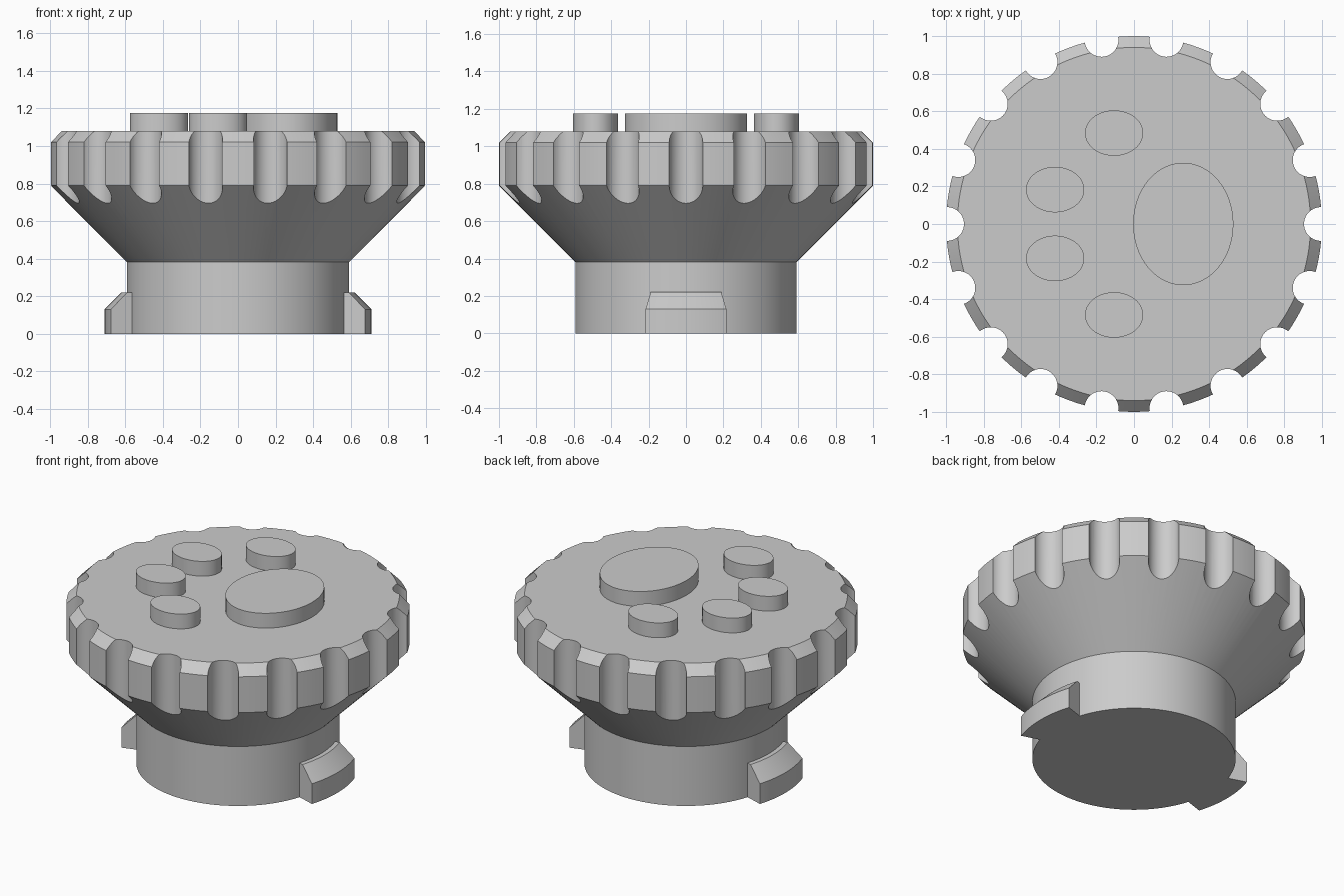
import bpy
import bmesh
from math import cos, sin, pi, radians
from mathutils import Matrix, Vector

default = bpy.data.objects.get("Cube")
if default:
    bpy.data.objects.remove(default)

grey = bpy.data.materials.new("plain grey")
grey.use_nodes = True
colour = (0.6, 0.6, 0.6, 1)
grey.diffuse_color = colour
grey.node_tree.nodes["Principled BSDF"].inputs["Base Color"].default_value = colour


def finish(name, bm):
    """Turn a bmesh into a linked object in the single material."""
    bmesh.ops.recalc_face_normals(bm, faces=bm.faces)
    mesh = bpy.data.meshes.new(name)
    bm.to_mesh(mesh)
    bm.free()
    mesh.materials.append(grey)
    obj = bpy.data.objects.new(name, mesh)
    bpy.context.collection.objects.link(obj)
    return obj


def smooth(obj):
    bpy.ops.object.select_all(action="DESELECT")
    obj.select_set(True)
    bpy.context.view_layer.objects.active = obj
    bpy.ops.object.shade_smooth_by_angle(angle=radians(30))


def add_drum(bm, x, y, z0, z1, rx, ry, segments):
    """Upright elliptical cylinder between two heights."""
    place = Matrix.Translation((x, y, (z0 + z1) / 2)) @ Matrix.Diagonal((rx, ry, 1, 1))
    bmesh.ops.create_cone(bm, cap_ends=True, segments=segments, radius1=1,
                          radius2=1, depth=z1 - z0, matrix=place)


def sweep(bm, profile, start, end, steps):
    """Sweep a closed (radius, height) profile around z, with end caps."""
    rings = []
    for i in range(steps + 1):
        a = start + (end - start) * i / steps
        rings.append([bm.verts.new((r * cos(a), r * sin(a), z)) for r, z in profile])
    n = len(profile)
    for p, q in zip(rings, rings[1:]):
        for j in range(n):
            k = (j + 1) % n
            bm.faces.new((p[j], p[k], q[k], q[j]))
    bm.faces.new(rings[0])
    bm.faces.new(rings[-1])


# Knob body: neck, flared cone, rim and top chamfer
SEGMENTS = 144
bm = bmesh.new()
rings = []
for r, z in [(0.592, 0), (0.592, 0.382), (1, 0.79), (1, 1.02), (0.94, 1.08)]:
    rings.append([bm.verts.new((r * cos(2 * pi * i / SEGMENTS),
                                r * sin(2 * pi * i / SEGMENTS), z))
                  for i in range(SEGMENTS)])
for p, q in zip(rings, rings[1:]):
    for i in range(SEGMENTS):
        k = (i + 1) % SEGMENTS
        bm.faces.new((p[i], p[k], q[k], q[i]))
bm.faces.new(rings[0])
bm.faces.new(rings[-1])
body = finish("knob_body", bm)

# Finger grooves cut around the rim
GROOVES = 18
bm = bmesh.new()
for i in range(GROOVES):
    a = 2 * pi * i / GROOVES
    add_drum(bm, 0.995 * cos(a), 0.995 * sin(a), 0.5, 1.3, 0.09, 0.09, 40)
cutter = finish("groove_cutter", bm)
cutter.hide_render = True

cut = body.modifiers.new("grooves", "BOOLEAN")
cut.operation = "DIFFERENCE"
cut.solver = "EXACT"
cut.object = cutter
bpy.ops.object.select_all(action="DESELECT")
body.select_set(True)
bpy.context.view_layer.objects.active = body
bpy.ops.object.modifier_apply(modifier=cut.name)
bpy.data.objects.remove(cutter)
smooth(body)

# Locking tabs on both sides of the neck
half = radians(17.7)
tab_profile = [(0.57, 0), (0.71, 0), (0.71, 0.13), (0.62, 0.22), (0.57, 0.22)]
for name, middle in (("left_locking_tab", 0), ("right_locking_tab", pi)):
    bm = bmesh.new()
    sweep(bm, tab_profile, middle - half, middle + half, 16)
    smooth(finish(name, bm))

# Raised oval pads on the top: one large, four small
pads = [("large_pad", 0.262, 0, 0.267, 0.326)]
for side, s in (("back", 1), ("front", -1)):
    pads.append((side + "_inner_small_pad", -0.42, 0.183 * s, 0.155, 0.121))
    pads.append((side + "_outer_small_pad", -0.106, 0.484 * s, 0.155, 0.121))
for name, x, y, rx, ry in pads:
    bm = bmesh.new()
    add_drum(bm, x, y, 1.06, 1.175, rx, ry, 64)
    smooth(finish(name, bm))
